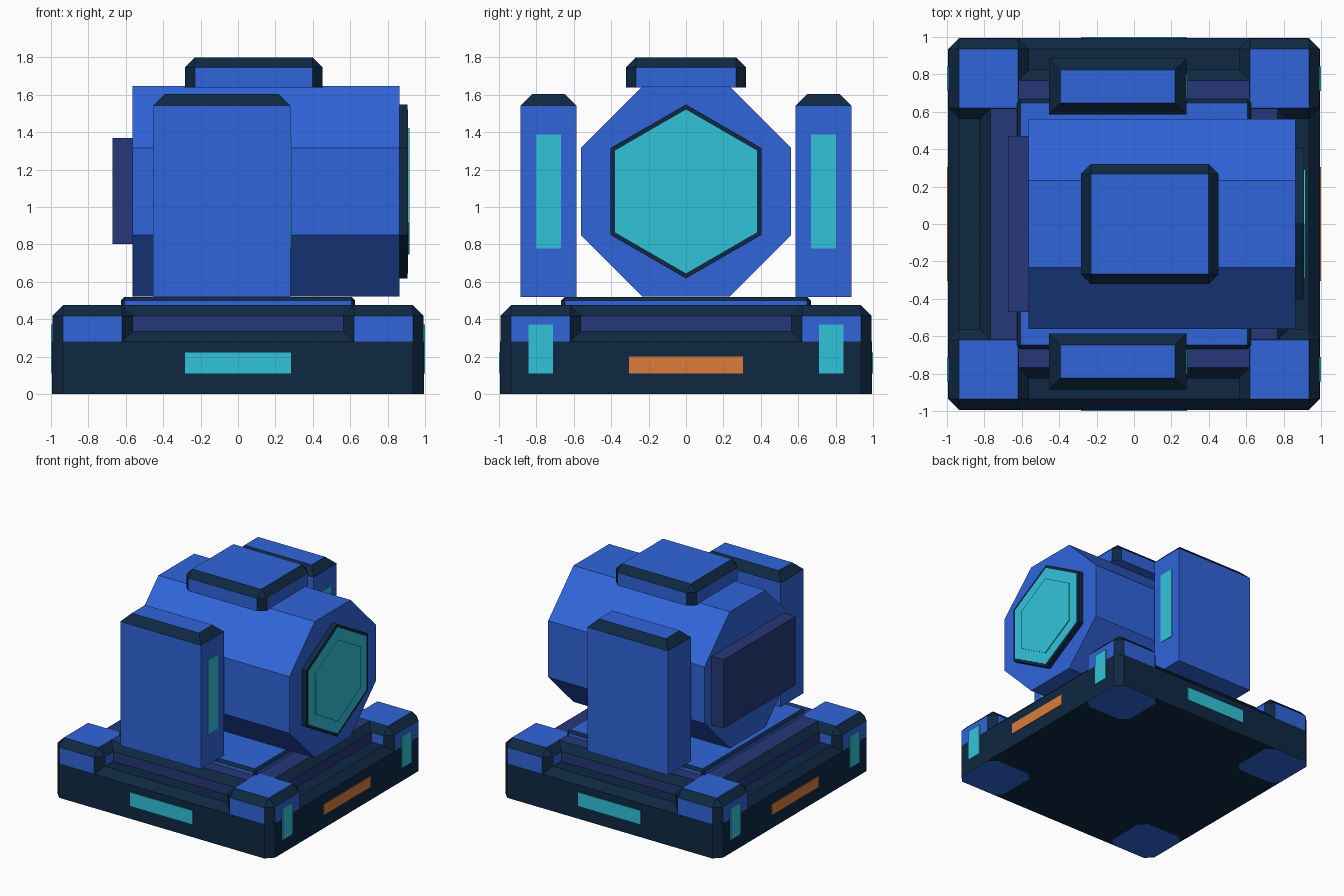
import bpy, bmesh, math
from mathutils import Matrix, Vector

if "Cube" in bpy.data.objects:
    bpy.data.objects.remove(bpy.data.objects["Cube"])


def material(name, rgb):
    m = bpy.data.materials.new(name)
    lin = [(c / 255 / 12.92) if c / 255 <= 0.04045 else ((c / 255 + 0.055) / 1.055) ** 2.4 for c in rgb]
    m.diffuse_color = (*lin, 1)
    m.use_nodes = True
    m.node_tree.nodes["Principled BSDF"].inputs["Base Color"].default_value = m.diffuse_color
    return m


BLUE = material("bright blue", (48, 101, 218))
DARK = material("dark navy trim", (14, 40, 66))
INDIGO = material("muted indigo", (38, 56, 120))
TEAL = material("teal light", (49, 196, 218))
ORANGE = material("orange light", (218, 125, 60))


def finish(name, bm, mats):
    bmesh.ops.recalc_face_normals(bm, faces=bm.faces)
    me = bpy.data.meshes.new(name)
    bm.to_mesh(me)
    bm.free()
    for m in mats:
        me.materials.append(m)
    ob = bpy.data.objects.new(name, me)
    bpy.context.collection.objects.link(ob)
    return ob


def box(name, x, y, z, mat, bevel=0, uprights=True):
    """Box from ranges; top (and upright) edges get a dark chamfer."""
    bm = bmesh.new()
    bmesh.ops.create_cube(bm, size=1)
    for v in bm.verts:
        v.co = Vector([r[0] + (c + 0.5) * (r[1] - r[0]) for r, c in zip((x, y, z), v.co)])
    if bevel:
        edges = []
        for e in bm.edges:
            a, b = e.verts
            top = min(a.co.z, b.co.z) > z[1] - 1e-5
            upright = abs(a.co.z - b.co.z) > 1e-5
            if top or (uprights and upright):
                edges.append(e)
        bmesh.ops.bevel(bm, geom=edges, offset=bevel, segments=1, affect='EDGES', profile=0.5)
        bm.normal_update()
        for f in bm.faces:
            if max(abs(c) for c in f.normal) < 0.98:
                f.material_index = 1
    return finish(name, bm, [mat, DARK])


def prism(name, sides, radius, x, zc, mat, turn=0):
    """Regular prism lying along the x axis."""
    bm = bmesh.new()
    bmesh.ops.create_cone(bm, cap_ends=True, segments=sides, radius1=radius, radius2=radius, depth=x[1] - x[0])
    spin = Matrix.Rotation(math.radians(90), 4, 'Y') @ Matrix.Rotation(turn, 4, 'Z')
    bmesh.ops.transform(bm, matrix=Matrix.Translation(((x[0] + x[1]) / 2, 0, zc)) @ spin, verts=bm.verts)
    return finish(name, bm, [mat])


def span(s, a, b):
    return (a, b) if s > 0 else (-b, -a)


H = 0.994
# Stepped base
box("base_slab", (-H, H), (-H, H), (0.001, 0.338), DARK, 0.058)
box("base_step", (-0.825, 0.825), (-0.825, 0.825), (0.3, 0.475), INDIGO, 0.057)
box("base_deck", (-0.626, 0.626), (-0.668, 0.668), (0.44, 0.52), BLUE, 0.02)

# Corner feet with side lights
for sx, nx in ((-1, "left"), (1, "right")):
    for sy, ny in ((-1, "front"), (1, "back")):
        box(f"corner_foot_{ny}_{nx}", span(sx, 0.561, H - 0.001), span(sy, 0.561, H - 0.001),
            (0, 0.476), BLUE, 0.058)
        box(f"corner_light_{ny}_{nx}", span(sx, H - 0.004, 1.0), span(sy, 0.71, 0.843), (0.11, 0.372), TEAL)

# Light strips on the base sides
for s, n, m in ((-1, "left", "front"), (1, "right", "back")):
    box(f"orange_strip_{n}", span(s, H - 0.004, 1.0), (-0.306, 0.304), (0.11, 0.2), ORANGE)
    box(f"teal_strip_{m}", (-0.284, 0.284), span(s, H - 0.004, 1.0), (0.11, 0.222), TEAL)

# Octagonal body, back plate and top cap
ZC = 1.083
prism("body", 8, 0.5625 / math.cos(math.pi / 8), (-0.563, 0.864), ZC, BLUE, math.pi / 8)
box("back_plate", (-0.672, -0.55), (-0.47, 0.47), (0.802, 1.368), INDIGO)
box("top_cap", (-0.284, 0.452), (-0.322, 0.322), (1.64, 1.8), BLUE, 0.054)

# Hexagonal lens on the right end
prism("lens_rim", 6, 0.465, (0.85, 0.906), ZC, DARK, math.pi / 2)
prism("lens_glass", 6, 0.438, (0.902, 0.909), ZC, TEAL, math.pi / 2)
prism("lens_centre", 6, 0.338, (0.907, 0.916), ZC, TEAL, math.pi / 2)

# Side pillars with lights
for s, n in ((-1, "front"), (1, "back")):
    box(f"pillar_{n}", (-0.455, 0.281), span(s, 0.585, 0.885), (0.519, 1.604), BLUE, 0.062, uprights=False)
    box(f"pillar_light_{n}", (0.278, 0.286), span(s, 0.667, 0.802), (0.777, 1.388), TEAL)
